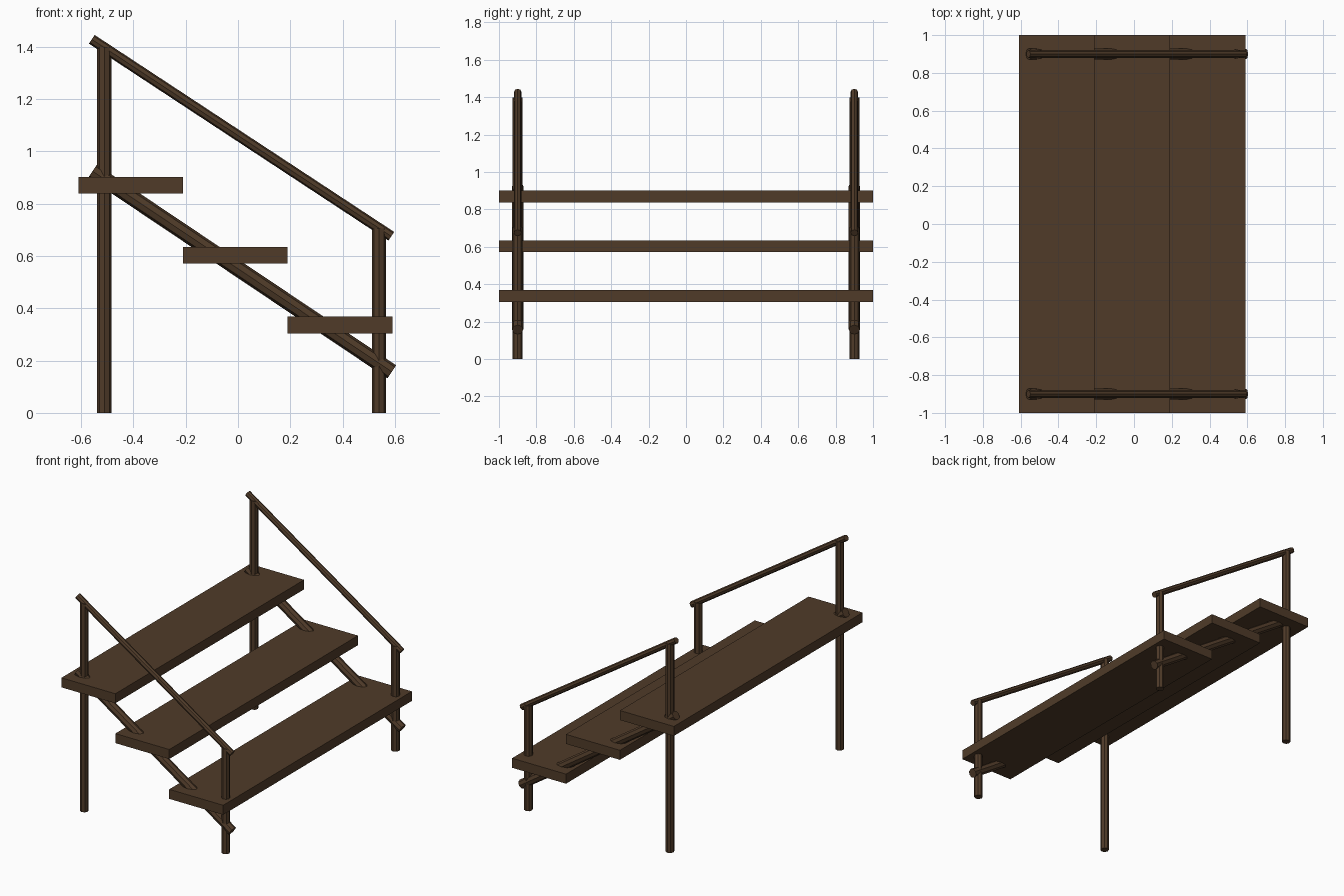
import bpy
from mathutils import Vector

if "Cube" in bpy.data.objects:
    bpy.data.objects.remove(bpy.data.objects["Cube"])

wood = bpy.data.materials.new("dark_wood")
wood.diffuse_color = (0.08, 0.044, 0.022, 1)
wood.use_nodes = True
wood.node_tree.nodes["Principled BSDF"].inputs["Base Color"].default_value = wood.diffuse_color


def box(name, centre, size):
    bpy.ops.mesh.primitive_cube_add(size=1, location=centre)
    ob = bpy.context.object
    ob.name = name
    ob.scale = size
    bpy.ops.object.transform_apply(location=False, rotation=False, scale=True)
    ob.data.materials.append(wood)


def bar(name, start, end, radius):
    """Flat-sided octagonal bar between two points."""
    a, b = Vector(start), Vector(end)
    d = b - a
    bpy.ops.mesh.primitive_cylinder_add(vertices=8, radius=radius, depth=d.length,
                                        location=(a + b) / 2)
    ob = bpy.context.object
    ob.name = name
    ob.rotation_euler = Vector((0, 0, 1)).rotation_difference(d.normalized()).to_euler()
    ob.data.materials.append(wood)


# Three treads, each directly in front of and below the last
for i in range(3):
    box(f"tread_{i + 1}", (-0.41 + 0.4 * i, 0, 0.87 - 0.267 * i), (0.4, 2, 0.064))

# Posts, sloping stringer and handrail on both sides
for side, y in (("front", -0.9), ("back", 0.9)):
    bar(f"{side}_tall_post", (-0.511, y, 0), (-0.511, y, 1.398), 0.027)
    bar(f"{side}_short_post", (0.539, y, 0), (0.539, y, 0.705), 0.027)
    bar(f"{side}_stringer", (-0.556, y, 0.924), (0.588, y, 0.157), 0.03)
    bar(f"{side}_handrail", (-0.559, y, 1.428), (0.586, y, 0.675), 0.02)
